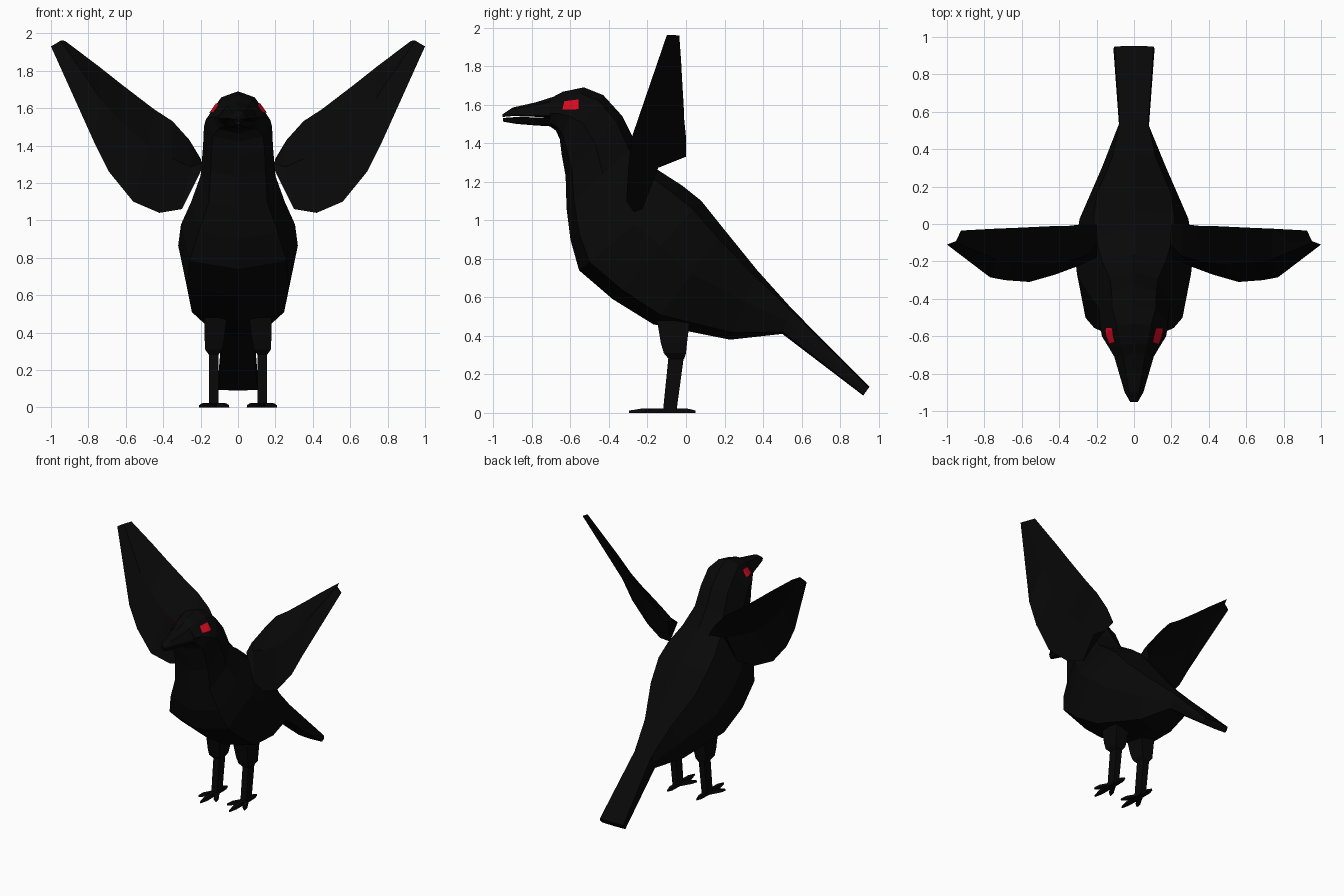
import bpy, bmesh, math
from mathutils import Vector
from mathutils.bvhtree import BVHTree

if "Cube" in bpy.data.objects:
    bpy.data.objects.remove(bpy.data.objects["Cube"])


def material(name, rgb):
    m = bpy.data.materials.new(name)
    m.diffuse_color = (*rgb, 1)
    m.use_nodes = True
    m.node_tree.nodes["Principled BSDF"].inputs["Base Color"].default_value = m.diffuse_color
    return m


BLACK = material("feather black", (0.0024, 0.0024, 0.0024))
RED = material("eye red", (0.68, 0.003, 0.014))


def finish(name, bm, mat):
    bmesh.ops.recalc_face_normals(bm, faces=bm.faces)
    me = bpy.data.meshes.new(name)
    bm.to_mesh(me)
    bm.free()
    me.materials.append(mat)
    ob = bpy.data.objects.new(name, me)
    bpy.context.collection.objects.link(ob)
    return ob


def loft(name, rings, mat=BLACK):
    """Skin a list of equal-length point rings and cap both ends."""
    bm = bmesh.new()
    vs = [[bm.verts.new(p) for p in r] for r in rings]
    n = len(rings[0])
    for a, b in zip(vs, vs[1:]):
        for i in range(n):
            j = (i + 1) % n
            bm.faces.new((a[i], a[j], b[j], b[i]))
    bm.faces.new(vs[0])
    bm.faces.new(vs[-1])
    return finish(name, bm, mat)


def ring(top, bottom, w, shape):
    """Symmetric ring between a top and a bottom (y, z) point."""
    t, b = Vector((0, *top)), Vector((0, *bottom))
    c, h = (t + b) / 2, (t - b) / 2
    half = [(0, 1)] + shape + [(0, -1)]
    full = half + [(-x, u) for x, u in reversed(shape)]
    return [c + h * u + Vector((x * w, 0, 0)) for x, u in full]


HEAD = [(0.52, 0.76), (1, -0.12), (0.78, -0.78)]
ROUND = [(0.64, 0.80), (1, 0.05), (0.78, -0.78)]
CHEST = [(0.68, 0.82), (1, 0.08), (0.85, -0.80)]
FLAT = [(0.95, 0.85), (1, 0), (0.95, -0.85)]

# Head, torso and tail: top point, bottom point, half width, cross-section
sections = [
    ((-0.70, 1.635), (-0.71, 1.49), 0.108, HEAD),
    ((-0.64, 1.667), (-0.675, 1.465), 0.135, HEAD),
    ((-0.53, 1.69), (-0.655, 1.42), 0.172, HEAD),
    ((-0.43, 1.65), (-0.645, 1.34), 0.182, ROUND),
    ((-0.33, 1.54), (-0.625, 1.23), 0.187, ROUND),
    ((-0.26, 1.40), (-0.62, 1.06), 0.20, ROUND),
    ((-0.16, 1.27), (-0.60, 0.90), 0.25, CHEST),
    ((-0.02, 1.18), (-0.555, 0.74), 0.305, CHEST),
    ((0.08, 1.10), (-0.38, 0.59), 0.32, CHEST),
    ((0.20, 0.95), (-0.17, 0.46), 0.29, CHEST),
    ((0.37, 0.74), (0.23, 0.38), 0.17, CHEST),
    ((0.55, 0.54), (0.50, 0.41), 0.08, FLAT),
    ((0.952, 0.135), (0.92, 0.09), 0.11, FLAT),
]
body = loft("body_and_tail", [ring(*s) for s in sections])

# Beak halves with a hairline gap between them
upper = [((-0.66, 1.65), (-0.66, 1.53), 0.12), ((-0.78, 1.612), (-0.78, 1.537), 0.085),
         ((-0.90, 1.585), (-0.90, 1.541), 0.05), ((-0.952, 1.55), (-0.952, 1.536), 0.02)]
lower = [((-0.66, 1.532), (-0.66, 1.485), 0.115), ((-0.78, 1.534), (-0.78, 1.492), 0.075),
         ((-0.88, 1.536), (-0.88, 1.50), 0.047), ((-0.95, 1.531), (-0.95, 1.512), 0.016)]
loft("upper_beak", [ring(t, b, w, [(0.55, 0.6), (1, -0.8), (0.8, -1)]) for t, b, w in upper])
loft("lower_beak", [ring(t, b, w, [(0.9, 1), (1, 0.8), (0.6, -0.8)]) for t, b, w in lower])

# Wing ribs on the right: rear upper edge, front lower edge,
# cupping of the back face and bulge of the front face
ribs = [
    ((0.20, 0.00, 1.33), (0.20, -0.18, 1.26), 0.0, 0.02),
    ((0.26, 0.00, 1.43), (0.30, -0.225, 1.06), 0.045, 0.075),
    ((0.35, -0.01, 1.53), (0.42, -0.27, 1.04), 0.04, 0.08),
    ((0.45, -0.012, 1.595), (0.56, -0.31, 1.10), 0.03, 0.075),
    ((0.62, -0.02, 1.725), (0.69, -0.30, 1.26), 0.02, 0.06),
    ((0.74, -0.025, 1.82), (0.77, -0.285, 1.42), 0.02, 0.05),
    ((0.925, -0.035, 1.96), (1.0, -0.11, 1.93), 0.025, 0.035),
]
normal = Vector((0.186, 0.40, -0.217)).normalized()
tree = BVHTree.FromPolygons([v.co for v in body.data.vertices],
                            [p.vertices for p in body.data.polygons])


def mirrored(pts, s):
    return [Vector((p[0] * s, p[1], p[2])) for p in pts]


def box_ring(x0, x1, y0, y1, z):
    return [(x0, y0, z), (x1, y0, z), (x1, y1, z), (x0, y1, z)]


for side, s in (("right", 1), ("left", -1)):
    # Wing
    wing = []
    for a, b, back, front in ribs:
        a, b = Vector(a), Vector(b)
        m = a.lerp(b, 0.48)
        wing.append(mirrored([a, m - normal * back, b, m - normal * front], s))
    loft(side + "_wing", wing)

    # Thigh and shank
    thigh = [box_ring(0.06, 0.18, -0.15, 0.02, 0.48), box_ring(0.075, 0.178, -0.13, 0.005, 0.36),
             box_ring(0.085, 0.176, -0.115, 0.0, 0.31), box_ring(0.105, 0.155, -0.09, -0.01, 0.28)]
    loft(side + "_thigh", [mirrored(r, s) for r in thigh])
    shank = [box_ring(0.105, 0.155, -0.09, -0.01, 0.30), box_ring(0.105, 0.155, -0.12, -0.05, 0.005)]
    loft(side + "_shank", [mirrored(r, s) for r in shank])

    # Toes: three forward, one back
    root = Vector((0.13, -0.085, 0))
    for i, tip in enumerate([(0.05, -0.21), (0.13, -0.295), (0.205, -0.21), (0.13, 0.05)]):
        tip = Vector((*tip, 0))
        d = (tip - root).normalized()
        across = Vector((-d.y, d.x, 0))
        toe = []
        for f, w, h in ((0, 0.02, 0.024), (0.7, 0.018, 0.022), (1, 0.004, 0.012)):
            c = root.lerp(tip, f)
            up = Vector((0, 0, h))
            toe.append(mirrored([c - across * w, c + across * w,
                                 c + across * w * 0.7 + up, c - across * w * 0.7 + up], s))
        loft(f"{side}_toe_{i + 1}", toe)

    # Eye patch laid over the head surface
    bm = bmesh.new()
    n = 6
    grid = []
    for i in range(n + 1):
        row = []
        for j in range(n + 1):
            u, v = i / n, j / n
            y = -0.64 + 0.085 * u + 0.01 * v * (1 - u)
            z = 1.572 + 0.042 * v + 0.01 * u * v
            hit, nor, _, _ = tree.ray_cast(Vector((s, y, z)), Vector((-s, 0, 0)))
            if nor.x * s < 0:
                nor = -nor
            row.append(bm.verts.new(hit + nor * 0.006))
        grid.append(row)
    for i in range(n):
        for j in range(n):
            bm.faces.new((grid[i][j], grid[i + 1][j], grid[i + 1][j + 1], grid[i][j + 1]))
    eye = finish(side + "_eye", bm, RED)
    if eye.data.polygons[0].normal.x * s < 0:
        eye.data.flip_normals()
